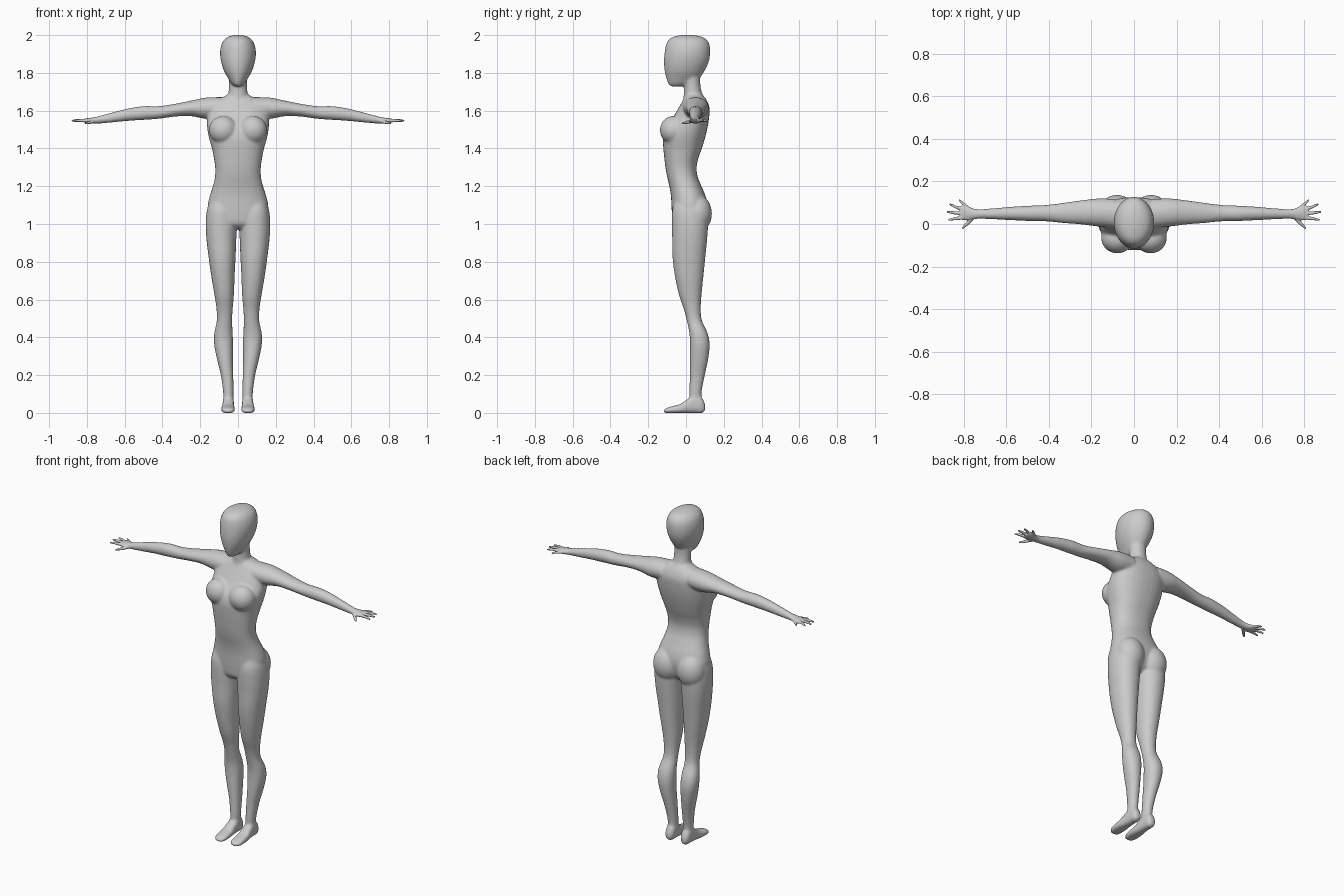
import bpy, bmesh
from math import cos, sin, pi
from mathutils import Vector, Matrix

ORDER = {'x': (2, 0, 1), 'y': (0, 2, 1), 'z': (0, 1, 2)}  # (t, a, b) slots, see place()


def place(axis, t, a, b):
    return {'x': (t, a, b), 'y': (a, t, b), 'z': (a, b, t)}[axis]


def smooth_rows(rows, steps=5):
    """Spline through the profile rows for a soft silhouette."""
    def slope(i, k):
        lo, hi = max(i - 1, 0), min(i + 1, len(rows) - 1)
        return (rows[hi][k] - rows[lo][k]) / (rows[hi][0] - rows[lo][0])
    out = []
    for i in range(len(rows) - 1):
        p, q = rows[i], rows[i + 1]
        h = q[0] - p[0]
        for s in range(steps):
            u = s / steps
            row = [p[0] + h * u]
            for k in range(1, 5):
                row.append((2*u**3 - 3*u**2 + 1) * p[k] + (u**3 - 2*u**2 + u) * h * slope(i, k)
                           + (3*u**2 - 2*u**3) * q[k] + (u**3 - u**2) * h * slope(i + 1, k))
            out.append(row)
    return out + [list(rows[-1])]


def loft(bm, axis, rows, side=1, power=2.0, n=32):
    """Rows are (t, a_min, a_max, b_min, b_max): rounded sections along an axis."""
    rings = []
    for t, a0, a1, b0, b1 in smooth_rows(rows):
        ring = []
        for i in range(n):
            c, s = cos(2 * pi * i / n), sin(2 * pi * i / n)
            a = (a0 + a1) / 2 + (a1 - a0) / 2 * abs(c) ** (2 / power) * (1 if c > 0 else -1)
            b = (b0 + b1) / 2 + (b1 - b0) / 2 * abs(s) ** (2 / power) * (1 if s > 0 else -1)
            x, y, z = place(axis, t, a, b)
            ring.append(bm.verts.new((x * side, y, z)))
        rings.append(ring)
    for r, q in zip(rings, rings[1:]):
        for i in range(n):
            j = (i + 1) % n
            bm.faces.new((r[i], r[j], q[j], q[i]))
    bm.faces.new(rings[0])
    bm.faces.new(rings[-1])


def symmetric(rows):
    return [(z, -w, w, y0, y1) for z, w, y0, y1 in rows]


def ball(bm, centre, size):
    bmesh.ops.create_uvsphere(bm, u_segments=32, v_segments=20, radius=1,
                              matrix=Matrix.Translation(centre) @ Matrix.Diagonal((*size, 1)))


def finger(bm, p, q, r0, r1):
    p, q = Vector(p), Vector(q)
    d = q - p
    rot = d.to_track_quat('Z', 'Y').to_matrix().to_4x4()
    bmesh.ops.create_cone(bm, cap_ends=True, segments=12, radius1=r0, radius2=r1,
                          depth=d.length, matrix=Matrix.Translation((p + q) / 2) @ rot)
    ball(bm, q, (r1, r1, r1))


def finish(name, bm, voxel, rounds):
    bmesh.ops.recalc_face_normals(bm, faces=bm.faces)
    me = bpy.data.meshes.new(name)
    bm.to_mesh(me)
    bm.free()
    ob = bpy.data.objects.new(name, me)
    bpy.context.collection.objects.link(ob)
    rem = ob.modifiers.new("fuse", 'REMESH')
    rem.mode = 'VOXEL'
    rem.voxel_size = voxel
    rem.use_smooth_shade = True
    sm = ob.modifiers.new("soften", 'SMOOTH')
    sm.factor = 0.5
    sm.iterations = rounds


body = bmesh.new()

# head: (z, half width, front y, back y)
loft(body, 'z', symmetric([
    (1.728, .014, -.078, -.03), (1.74, .032, -.092, .03), (1.77, .052, -.104, .07),
    (1.81, .074, -.113, .098), (1.86, .09, -.117, .121), (1.91, .095, -.113, .128),
    (1.95, .088, -.105, .124), (1.975, .074, -.092, .110), (1.992, .05, -.065, .082),
    (2.001, .02, -.022, .038)]))

# neck
loft(body, 'z', symmetric([
    (1.60, .07, -.03, .11), (1.66, .066, -.015, .104), (1.69, .052, -.012, .086),
    (1.73, .048, -.012, .077), (1.78, .05, -.02, .075)]))

# torso
loft(body, 'z', symmetric([
    (.975, .06, -.04, .06), (1.0, .12, -.066, .09), (1.05, .155, -.074, .108), (1.1, .16, -.077, .113),
    (1.15, .149, -.08, .103), (1.2, .133, -.088, .082), (1.25, .122, -.100, .062),
    (1.3, .121, -.109, .056), (1.35, .128, -.115, .066), (1.4, .138, -.12, .084),
    (1.46, .155, -.122, .102), (1.51, .163, -.108, .114), (1.56, .163, -.072, .122),
    (1.61, .155, -.042, .125), (1.645, .125, -.022, .115), (1.67, .085, -.008, .100),
    (1.685, .055, .005, .085)]), power=2.3)

for side in (1, -1):
    # chest and seat fullness
    ball(body, (side * .078, -.068, 1.497), (.076, .070, .075))
    ball(body, (side * .080, .060, 1.055), (.083, .077, .100))

    # leg: (z, inner x, outer x, front y, back y)
    loft(body, 'z', [
        (.03, .026, .078, .018, .090), (.1, .024, .078, .018, .082), (.2, .025, .091, .020, .100),
        (.28, .027, .110, .020, .117), (.36, .026, .126, .021, .125), (.42, .028, .126, .018, .115),
        (.49, .031, .112, .004, .084), (.55, .028, .114, -.012, .078), (.62, .022, .124, -.036, .082),
        (.72, .018, .141, -.058, .092), (.82, .013, .155, -.071, .102), (.92, .009, .167, -.073, .112),
        (1.0, .006, .171, -.075, .117), (1.07, .015, .165, -.073, .112), (1.13, .035, .147, -.055, .085)],
        side, 2.15)

    # foot, heel to toe: (y, inner x, outer x, bottom z, top z)
    loft(body, 'y', [
        (-.118, .036, .066, .003, .014), (-.105, .022, .082, -.001, .025),
        (-.07, .017, .089, -.001, .036), (-.03, .018, .088, -.001, .047), (.01, .021, .083, -.001, .074),
        (.05, .022, .080, -.001, .10), (.085, .026, .077, -.001, .08), (.101, .036, .067, .012, .045)],
        side, 2.6)

    # arm: (x, front y, back y, bottom z, top z)
    loft(body, 'x', [
        (.09, -.02, .118, 1.56, 1.672), (.17, -.012, .120, 1.557, 1.669), (.25, -.002, .111, 1.571, 1.653),
        (.33, .004, .100, 1.569, 1.637), (.42, .013, .089, 1.557, 1.624), (.50, .014, .086, 1.551, 1.624),
        (.58, .018, .081, 1.546, 1.612), (.66, .022, .074, 1.538, 1.592),
        (.73, .025, .069, 1.532, 1.573), (.765, .026, .070, 1.532, 1.564)], side)

finish("body", body, .0065, 8)

# hands
for side, name in ((1, "left_hand"), (-1, "right_hand")):
    hand = bmesh.new()
    loft(hand, 'x', [
        (.72, .026, .068, 1.534, 1.574), (.75, .023, .071, 1.532, 1.567), (.78, .018, .082, 1.532, 1.562),
        (.805, .018, .088, 1.535, 1.559), (.82, .026, .082, 1.539, 1.555)], side)
    for base, mid, tip, r in (
            ((.755, .035, 1.545), (.782, .004, 1.538), (.805, -.018, 1.533), .0105),
            ((.80, .031, 1.547), (.842, .025, 1.548), (.870, .020, 1.545), .0095),
            ((.80, .049, 1.548), (.848, .053, 1.550), (.877, .057, 1.547), .0095),
            ((.80, .066, 1.548), (.840, .081, 1.550), (.864, .092, 1.547), .009),
            ((.78, .075, 1.547), (.806, .098, 1.547), (.821, .112, 1.544), .0085)):
        base, mid, tip = [(p[0] * side, p[1], p[2]) for p in (base, mid, tip)]
        finger(hand, base, mid, r, r * .8)
        finger(hand, mid, tip, r * .8, r * .5)
    finish(name, hand, .0028, 4)
